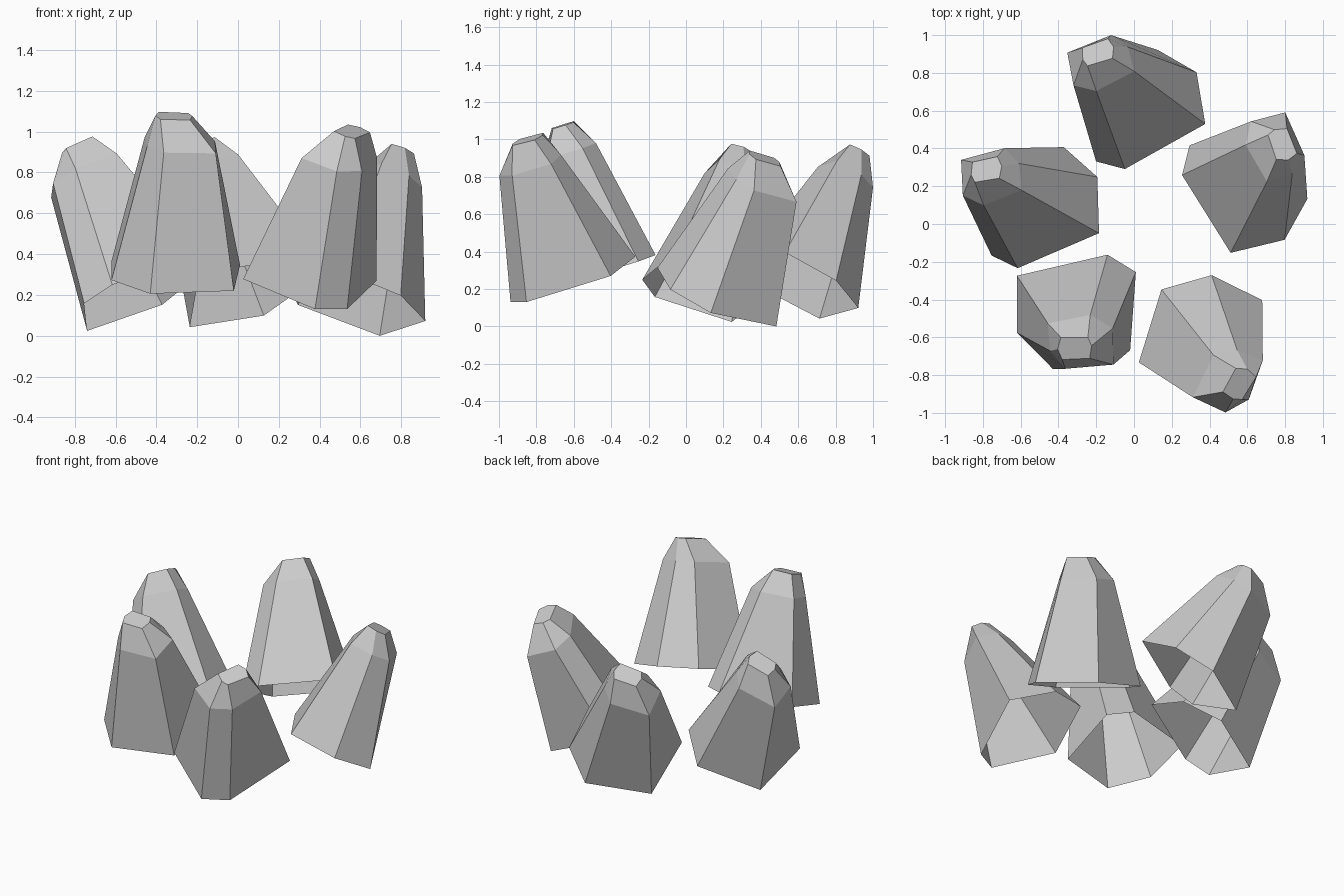
import bpy, bmesh
from mathutils import Matrix, Vector

if "Cube" in bpy.data.objects:
    bpy.data.objects.remove(bpy.data.objects["Cube"])

# Cross-sections of one crystal: (height, outline), from open base to closed tip
RINGS = [
    (0.00, [(-.317, -.128), (-.127, -.33), (.283, -.231), (.313, .201), (.163, .299), (-.317, .188)]),
    (0.662, [(-.167, -.025), (-.086, -.125), (.169, -.105), (.165, .096), (.046, .172), (-.179, .128)]),
    (0.803, [(-.132, .028), (-.108, -.03), (.038, -.025), (.048, .045), (.028, .09), (-.115, .093)]),
]

# Dark grey stone
stone = bpy.data.materials.new("stone")
stone.diffuse_color = (.55, .55, .55, 1)
stone.use_nodes = True
stone.node_tree.nodes["Principled BSDF"].inputs["Base Color"].default_value = stone.diffuse_color


def crystal(name, base, axis, side):
    """Build a hollow crystal whose base centre, leaning axis and local x direction are given."""
    bm = bmesh.new()
    rings = [[bm.verts.new((x, y, h)) for x, y in pts] for h, pts in RINGS]
    n = len(rings[0])
    for low, high in zip(rings, rings[1:]):
        for i in range(n):
            j = (i + 1) % n
            bm.faces.new((low[i], low[j], high[j], high[i]))
    bm.faces.new(rings[-1])
    mesh = bpy.data.meshes.new(name)
    bm.to_mesh(mesh)
    bm.free()
    mesh.materials.append(stone)
    z = Vector(axis).normalized()
    y = z.cross(Vector(side)).normalized()
    x = y.cross(z)
    mesh.transform(Matrix.Translation(base) @ Matrix((x, y, z)).transposed().to_4x4())
    bpy.context.collection.objects.link(bpy.data.objects.new(name, mesh))


# Ring of five crystals leaning outwards
crystal("crystal_back", (.058, .598, .225), (-.363, .405, .839), (-.92, -.30, -.26))
crystal("crystal_left", (-.477, .075, .213), (-.427, .293, .855), (-.894, -.167, -.391))
crystal("crystal_front_left", (-.303, -.450, .299), (.038, -.296, .954), (1, .011, -.036))
crystal("crystal_front_right", (.362, -.591, .263), (.185, -.344, .92), (-.50, -.839, -.226))
crystal("crystal_right", (.578, .176, .160), (.276, .36, .89), (-.327, .906, -.267))
